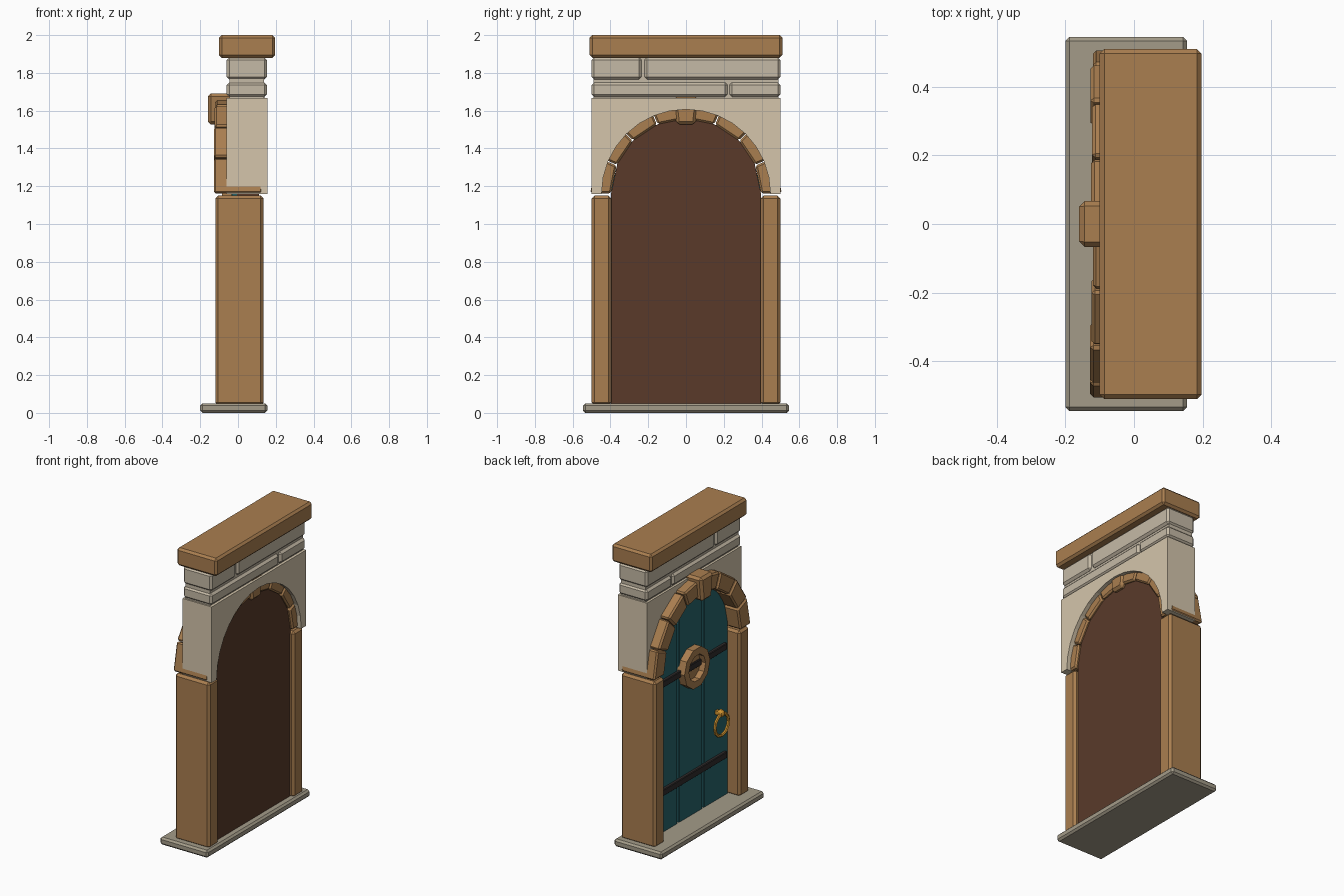
import bpy, bmesh
from math import sin, cos, pi, sqrt, radians
from mathutils import Matrix

if "Cube" in bpy.data.objects:
    bpy.data.objects.remove(bpy.data.objects["Cube"])

def material(name, rgb):
    m = bpy.data.materials.new(name)
    m.diffuse_color = (*rgb, 1)
    m.use_nodes = True
    m.node_tree.nodes["Principled BSDF"].inputs["Base Color"].default_value = m.diffuse_color
    return m

WOOD = material("tan_wood", (0.40, 0.21, 0.08))
PLASTER = material("plaster", (0.66, 0.56, 0.41))
BRICK = material("pale_brick", (0.56, 0.49, 0.38))
STONE = material("grey_stone", (0.37, 0.33, 0.25))
BROWN = material("dark_brown", (0.10, 0.042, 0.023))
TEAL = material("teal_paint", (0.02, 0.13, 0.15))
IRON = material("iron", (0.03, 0.025, 0.025))
GOLD = material("gold", (0.65, 0.30, 0.03))
SPRING = 1.16  # height of the arch centre

def finish(name, bm, mat, bevel=0):
    bmesh.ops.recalc_face_normals(bm, faces=bm.faces)
    me = bpy.data.meshes.new(name)
    bm.to_mesh(me)
    bm.free()
    me.materials.append(mat)
    ob = bpy.data.objects.new(name, me)
    bpy.context.collection.objects.link(ob)
    if bevel:
        mod = ob.modifiers.new("Bevel", 'BEVEL')
        mod.width, mod.segments = bevel, 1
        mod.limit_method, mod.angle_limit = 'ANGLE', radians(40)
    return ob

def prism(name, pts, x0, x1, mat, bevel=0):
    """Extrude a (y, z) outline from x0 to x1."""
    bm = bmesh.new()
    f = bm.faces.new([bm.verts.new((x0, y, z)) for y, z in pts])
    r = bmesh.ops.extrude_face_region(bm, geom=[f])
    for v in r["geom"]:
        if isinstance(v, bmesh.types.BMVert):
            v.co.x = x1
    return finish(name, bm, mat, bevel)

def box(name, x, y, z, mat, bevel=0):
    pts = [(y[0], z[0]), (y[1], z[0]), (y[1], z[1]), (y[0], z[1])]
    return prism(name, pts, x[0], x[1], mat, bevel)

def polar(r, a):
    return (r * cos(a), SPRING + r * sin(a))

def arched(name, y0, y1, r, x0, x1, mat, n, bevel=0):
    """Upright panel whose top follows the arch."""
    ys = [y1 + (y0 - y1) * i / n for i in range(n + 1)]
    top = [(y, SPRING + sqrt(max(r * r - y * y, 0))) for y in ys]
    return prism(name, [(y0, 0.04), (y1, 0.04)] + top, x0, x1, mat, bevel)

def ring(name, x, y, z, R, r, n, m, mat, depth=1.0):
    """Low-poly ring facing along x."""
    bm = bmesh.new()
    v = []
    for i in range(n):
        a = 2 * pi * i / n
        row = []
        for j in range(m):
            b = 2 * pi * (j + 0.5) / m
            q = R + r * cos(b)
            row.append(bm.verts.new((x + depth * r * sin(b), y + q * cos(a), z + q * sin(a))))
        v.append(row)
    for i in range(n):
        for j in range(m):
            k, l = (i + 1) % n, (j + 1) % m
            bm.faces.new((v[i][j], v[k][j], v[k][l], v[i][l]))
    return finish(name, bm, mat)

# threshold, posts and cap beam
box("threshold", (-0.2, 0.155), (-0.545, 0.545), (0, 0.05), STONE, 0.012)
box("left_post", (-0.12, 0.135), (0.395, 0.5), (0.04, 1.15), WOOD, 0.015)
box("right_post", (-0.12, 0.135), (-0.5, -0.395), (0.04, 1.15), WOOD, 0.015)
box("cap_beam", (-0.1, 0.197), (-0.51, 0.51), (1.88, 2.0), WOOD, 0.014)

# arch stones
fronts = [-0.12, -0.127, -0.122, -0.125, -0.12, -0.124, -0.128, -0.128]
for i, front in enumerate(fronts):
    a, b = pi * i / 8 + 0.006, pi * (i + 1) / 8 - 0.006
    pts = [polar(0.397, a), polar(0.507, a), polar(0.507, b), polar(0.397, b)]
    prism(f"arch_stone_{i + 1}", pts, front, 0.128, WOOD, 0.01)
prism("keystone", [(-0.05, 1.527), (0.05, 1.527), (0.068, 1.69), (-0.068, 1.69)],
      -0.16, 0.14, WOOD, 0.016)

# wall around the arch
arc = [polar(0.447, pi * i / 16) for i in range(17)]
prism("arch_wall", arc + [(-0.5, SPRING), (-0.5, 1.667), (0.5, 1.667), (0.5, SPRING)],
      -0.06, 0.155, PLASTER)

# brick courses with a mortar core
box("mortar_core", (-0.045, 0.137), (-0.49, 0.49), (1.66, 1.885), BRICK)
for n, (y, z) in enumerate([((-0.5, 0.22), (1.672, 1.75)), ((0.23, 0.5), (1.672, 1.75)),
                            ((-0.5, -0.235), (1.765, 1.882)), ((-0.22, 0.5), (1.765, 1.882))]):
    box(f"brick_{n + 1}", (-0.06, 0.153), y, z, BRICK, 0.014)

# door leaf: backing and three planks
arched("door_backing", -0.397, 0.397, 0.397, -0.005, 0.11, BROWN, 24)
for n, (y0, y1) in enumerate([(-0.395, -0.139), (-0.123, 0.123), (0.139, 0.395)]):
    arched(f"door_plank_{n + 1}", y0, y1, 0.396, -0.035, 0.0, TEAL, 8, 0.004)

# iron straps
for n, z in enumerate((0.325, 1.05)):
    box(f"strap_{n + 1}", (-0.055, -0.03), (-0.36, 0.39), (z - 0.022, z + 0.022), IRON, 0.004)

# round window
ring("window_ring", -0.055, 0, 1.05, 0.112, 0.034, 10, 4, WOOD, 1.2)
disc = [(0.1 * cos(pi * i / 5), 1.05 + 0.1 * sin(pi * i / 5)) for i in range(10)]
prism("window_pane", disc, -0.045, -0.03, WOOD)

# ring handle and its knob
ring("handle_ring", -0.075, -0.27, 0.565, 0.072, 0.011, 12, 6, GOLD)
bm = bmesh.new()
bmesh.ops.create_uvsphere(bm, u_segments=8, v_segments=6, radius=0.025,
                          matrix=Matrix.Translation((-0.07, -0.27, 0.64)))
finish("handle_knob", bm, GOLD)
box("handle_stem", (-0.07, -0.03), (-0.283, -0.257), (0.627, 0.653), GOLD)
